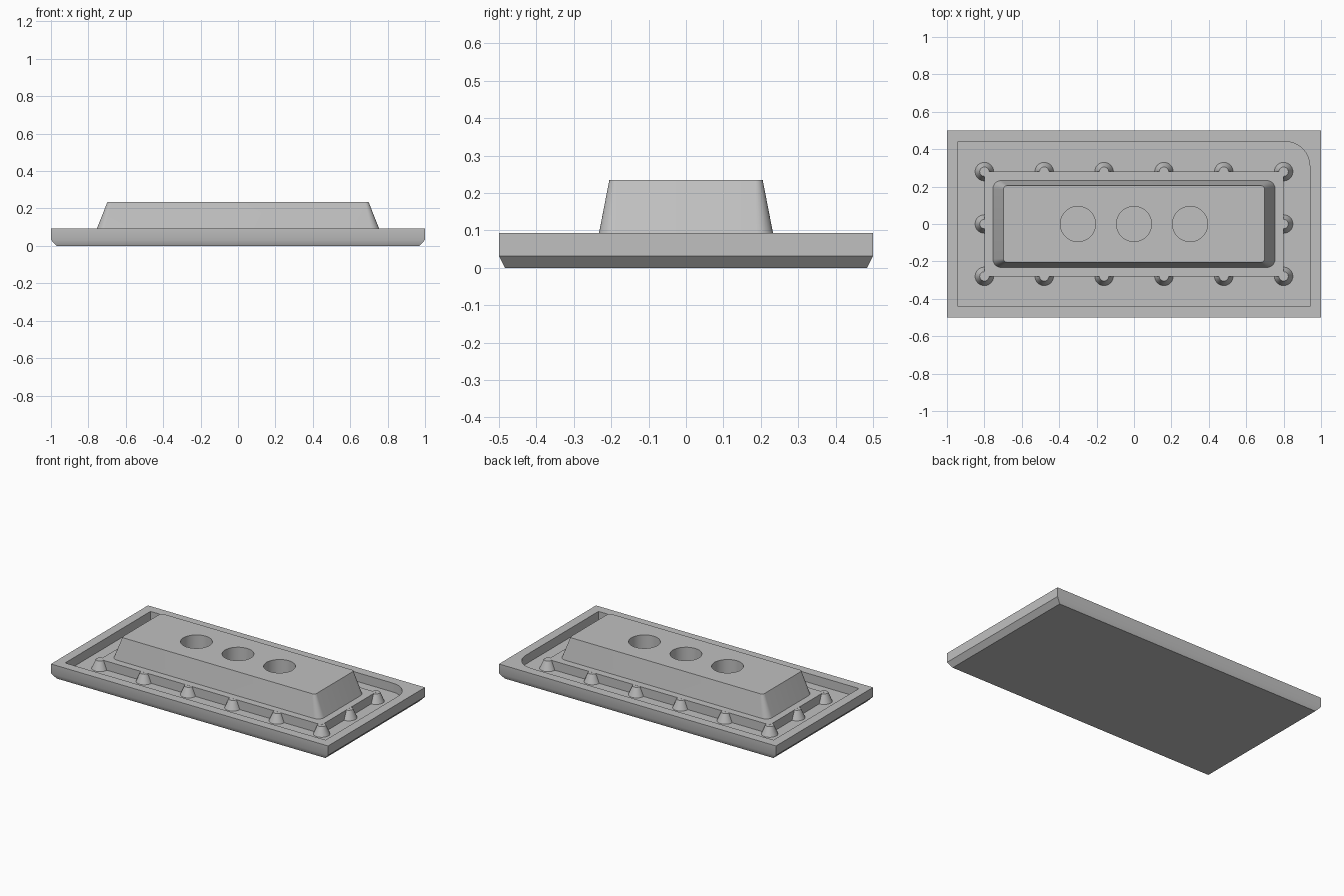
import bpy, bmesh
from math import cos, sin, pi, radians

if "Cube" in bpy.data.objects:
    bpy.data.objects.remove(bpy.data.objects["Cube"], do_unlink=True)

grey = bpy.data.materials.new("plain grey")
grey.use_nodes = True
colour = (0.53, 0.53, 0.53, 1)
grey.diffuse_color = colour
grey.node_tree.nodes["Principled BSDF"].inputs["Base Color"].default_value = colour

RIM, FLOOR, TOP = 0.093, 0.035, 0.235


def rounded_rect(hx, hy, radii, steps=8):
    """Outline with one radius per corner, starting at +x +y; zero means square."""
    pts = []
    for i, (sx, sy) in enumerate([(1, 1), (-1, 1), (-1, -1), (1, -1)]):
        r = radii[i]
        cx, cy = sx * (hx - r), sy * (hy - r)
        if r == 0:
            pts.append((cx, cy))
            continue
        for k in range(steps + 1):
            a = (i + k / steps) * pi / 2
            pts.append((cx + r * cos(a), cy + r * sin(a)))
    return pts


def circle(r, sides=32):
    return [(r * cos(2 * pi * k / sides), r * sin(2 * pi * k / sides)) for k in range(sides)]


def loft(name, sections, at=(0, 0)):
    """Closed solid through (z, outline) sections."""
    bm = bmesh.new()
    rings = [[bm.verts.new((x + at[0], y + at[1], z)) for x, y in outline]
             for z, outline in sections]
    n = len(rings[0])
    for low, high in zip(rings, rings[1:]):
        for k in range(n):
            bm.faces.new((low[k], low[(k + 1) % n], high[(k + 1) % n], high[k]))
    bm.faces.new(rings[0][::-1])
    bm.faces.new(rings[-1])
    mesh = bpy.data.meshes.new(name)
    bm.to_mesh(mesh)
    bm.free()
    mesh.materials.append(grey)
    obj = bpy.data.objects.new(name, mesh)
    bpy.context.collection.objects.link(obj)
    return obj


def select(obj):
    bpy.ops.object.select_all(action='DESELECT')
    obj.select_set(True)
    bpy.context.view_layer.objects.active = obj


def cut(obj, cutter):
    select(obj)
    mod = obj.modifiers.new("cut", 'BOOLEAN')
    mod.operation, mod.solver, mod.object = 'DIFFERENCE', 'EXACT', cutter
    bpy.ops.object.modifier_apply(modifier=mod.name)
    bpy.data.objects.remove(cutter, do_unlink=True)


def smooth(obj):
    select(obj)
    bpy.ops.object.shade_smooth_by_angle(angle=radians(30))


square = (0, 0, 0, 0)

# Tray with chamfered underside and a pocket rounded at one corner
tray = loft("tray", [(0, rounded_rect(0.97, 0.484, square)),
                     (0.032, rounded_rect(1, 0.5, square)),
                     (RIM, rounded_rect(1, 0.5, square))])
pocket = rounded_rect(0.94, 0.44, (0.13, 0, 0, 0))
cut(tray, loft("pocket_cutter", [(FLOOR, pocket), (RIM + 0.1, pocket)]))
smooth(tray)

# Raised platform in the pocket
slab = rounded_rect(0.8, 0.28, square)
loft("platform", [(FLOOR - 0.01, slab), (RIM, slab)])

# Tapered block with three round holes
block = loft("tapered_block", [(RIM - 0.002, rounded_rect(0.755, 0.233, [0.045] * 4)),
                               (TOP, rounded_rect(0.698, 0.205, [0.02] * 4))])
for x in (-0.3, 0, 0.3):
    cut(block, loft("hole_cutter", [(RIM + 0.005, circle(0.094, 48)),
                                    (TOP + 0.1, circle(0.094, 48))], (x, 0)))
smooth(block)

# Cone pegs around the platform edge
spots = [(-0.8 + 0.32 * i, y) for i in range(6) for y in (-0.28, 0.28)]
for spot in spots + [(-0.8, 0), (0.8, 0)]:
    smooth(loft("peg", [(FLOOR - 0.001, circle(0.05)),
                        (RIM - 0.0005, circle(0.025))], spot))
